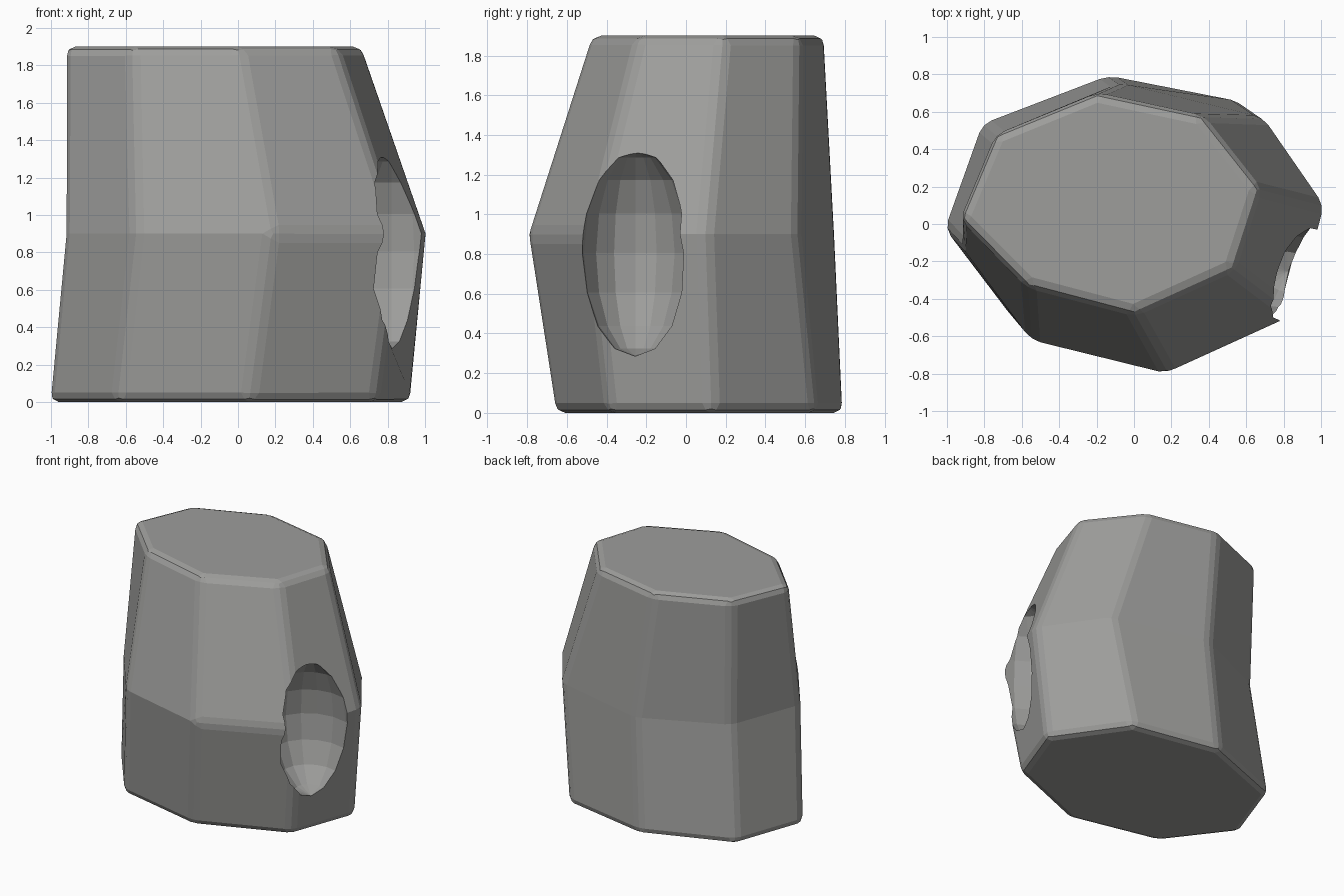
import bpy, bmesh
from mathutils import Matrix

if "Cube" in bpy.data.objects:
    bpy.data.objects.remove(bpy.data.objects["Cube"])

stone = bpy.data.materials.new("stone_grey")
stone.diffuse_color = (0.34, 0.34, 0.33, 1)
stone.use_nodes = True
stone.node_tree.nodes["Principled BSDF"].inputs["Base Color"].default_value = stone.diffuse_color


def make_object(name, bm):
    bmesh.ops.recalc_face_normals(bm, faces=bm.faces)
    mesh = bpy.data.meshes.new(name)
    bm.to_mesh(mesh)
    bm.free()
    mesh.materials.append(stone)
    obj = bpy.data.objects.new(name, mesh)
    bpy.context.collection.objects.link(obj)
    return obj


# Rock body: three skewed octagon rings (height, outline)
rings = [
    (0.0, [(.93, .13), (.56, .66), (-.14, .795), (-.815, .54),
           (-1.015, -.02), (-.65, -.50), (.06, -.66), (.74, -.39)]),
    (0.9, [(1.015, .10), (.69, .57), (-.08, .755), (-.72, .46),
           (-.93, -.11), (-.55, -.62), (.18, -.80), (.86, -.49)]),
    (1.9, [(.67, .19), (.36, .58), (-.20, .70), (-.74, .48),
           (-.93, .03), (-.57, -.33), (0, -.48), (.53, -.24)]),
]
bm = bmesh.new()
loops = [[bm.verts.new((x, y, z)) for x, y in pts] for z, pts in rings]
for low, high in zip(loops, loops[1:]):
    for i in range(8):
        j = (i + 1) % 8
        bm.faces.new((low[i], low[j], high[j], high[i]))
bm.faces.new(loops[0][::-1])
bm.faces.new(loops[-1])
rock = make_object("rock_body", bm)

# Oval scoop cutter on the right side
bm = bmesh.new()
bmesh.ops.create_uvsphere(bm, u_segments=16, v_segments=8, radius=1,
                          matrix=Matrix.Translation((.82, -.255, .805))
                          @ Matrix.Diagonal((.32, .28, .52, 1)))
cutter = make_object("scoop_cutter", bm)
cutter.hide_render = True

# Rounded edges, then the scoop
bevel = rock.modifiers.new("soft_edges", 'BEVEL')
bevel.width = 0.05
bevel.segments = 2
bevel.limit_method = 'ANGLE'
bevel.angle_limit = 0.5
scoop = rock.modifiers.new("scoop", 'BOOLEAN')
scoop.operation = 'DIFFERENCE'
scoop.solver = 'EXACT'
scoop.object = cutter

bpy.context.view_layer.objects.active = rock
rock.select_set(True)
for name in ("soft_edges", "scoop"):
    bpy.ops.object.modifier_apply(modifier=name)
bpy.data.objects.remove(cutter)
